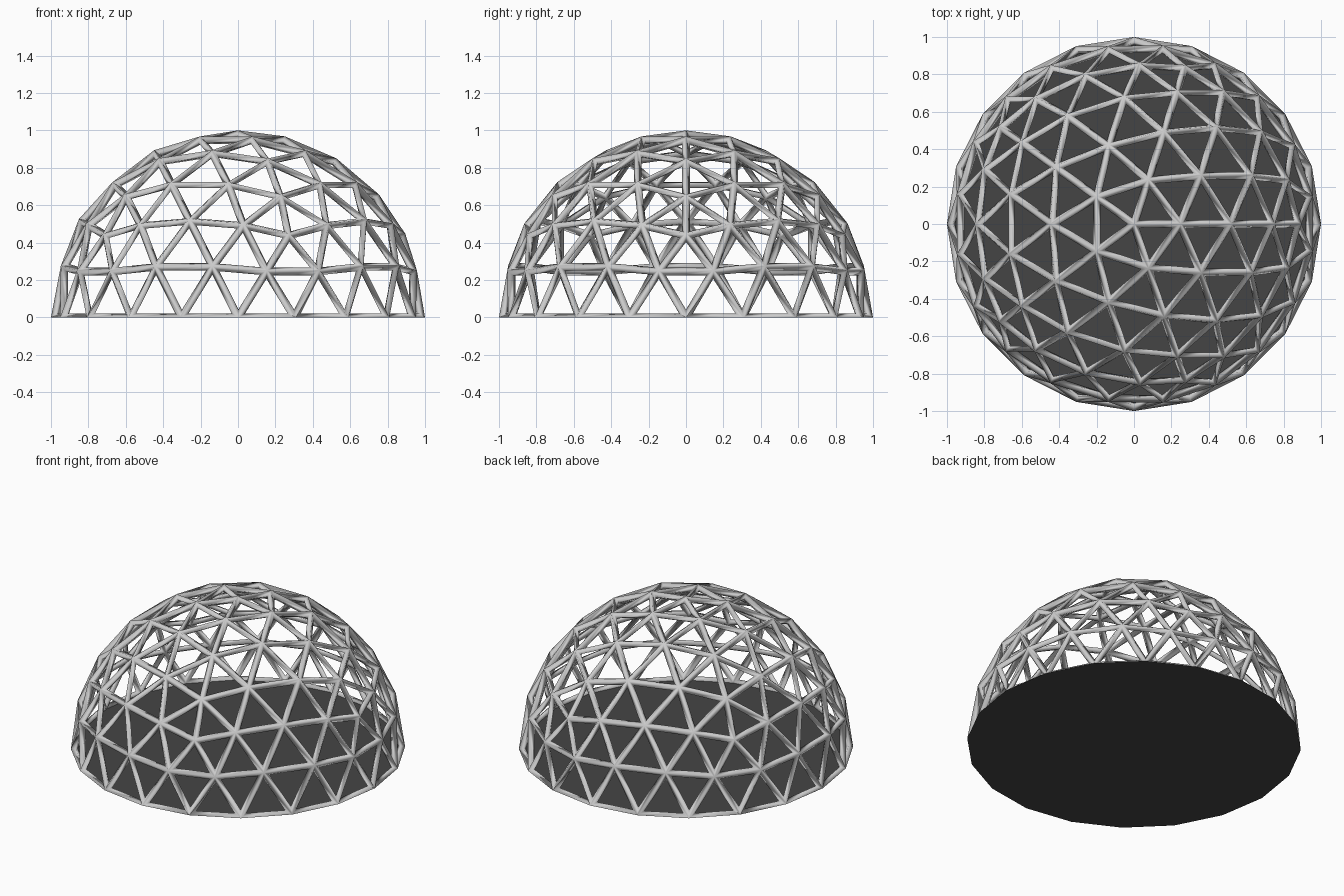
import bpy, bmesh, math

if "Cube" in bpy.data.objects:
    bpy.data.objects.remove(bpy.data.objects["Cube"])

STRUT = 0.042          # strut thickness
R = 1.0 - STRUT / 2    # radius of strut centrelines


def add_object(name, bm):
    mesh = bpy.data.meshes.new(name)
    bm.to_mesh(mesh)
    bm.free()
    obj = bpy.data.objects.new(name, mesh)
    bpy.context.collection.objects.link(obj)
    return obj


# Geodesic sphere: icosahedron with each edge split in four, pushed to the sphere
bm = bmesh.new()
bmesh.ops.create_icosphere(bm, subdivisions=1, radius=1.0)
bmesh.ops.subdivide_edges(bm, edges=bm.edges[:], cuts=3, use_grid_fill=True)
for v in bm.verts:
    v.co = v.co.normalized() * R
    if abs(v.co.z) < 0.001:
        v.co.z = 0.0
bmesh.ops.triangulate(bm, faces=[f for f in bm.faces if len(f.verts) > 3])
bmesh.ops.recalc_face_normals(bm, faces=bm.faces[:])
lattice = add_object("dome_struts", bm)

# Turn every edge into a strut
wire = lattice.modifiers.new("struts", 'WIREFRAME')
wire.thickness = STRUT
wire.use_even_offset = True
wire.use_replace = True
bpy.context.view_layer.objects.active = lattice
lattice.select_set(True)
bpy.ops.object.modifier_apply(modifier=wire.name)

# Keep the upper half
bm = bmesh.new()
bm.from_mesh(lattice.data)
bmesh.ops.bisect_plane(bm, geom=bm.verts[:] + bm.edges[:] + bm.faces[:], dist=1e-4,
                       plane_co=(0, 0, 0), plane_no=(0, 0, 1), clear_inner=True)
for f in bm.faces:
    f.smooth = True
bm.to_mesh(lattice.data)
bm.free()

# Dark twenty-sided floor
bm = bmesh.new()
ring = [bm.verts.new((math.cos(i * math.pi / 10), math.sin(i * math.pi / 10), 0))
        for i in range(20)]
bm.faces.new(ring)
floor = add_object("floor", bm)
dark = bpy.data.materials.new("dark_floor")
dark.diffuse_color = (0.06, 0.06, 0.06, 1)
dark.use_nodes = True
dark.node_tree.nodes["Principled BSDF"].inputs["Base Color"].default_value = dark.diffuse_color
floor.data.materials.append(dark)
